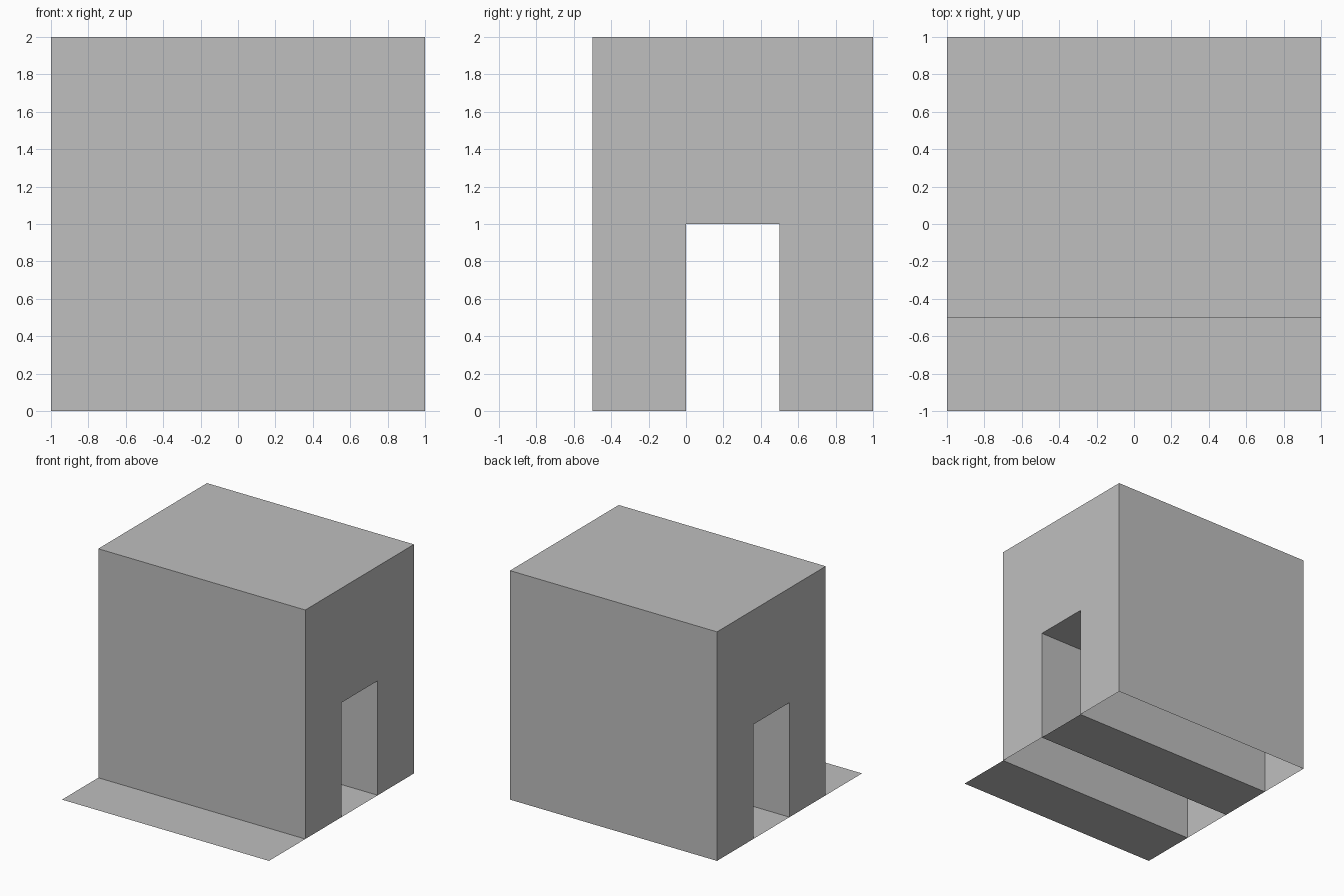
import bpy
import bmesh

cube = bpy.data.objects.get("Cube")
if cube:
    bpy.data.objects.remove(cube, do_unlink=True)

GREY = 0.52
grey = bpy.data.materials.new("plain_grey")
grey.diffuse_color = (GREY, GREY, GREY, 1)
grey.use_nodes = True
shader = next(n for n in grey.node_tree.nodes if n.type == "BSDF_PRINCIPLED")
shader.inputs["Base Color"].default_value = (GREY, GREY, GREY, 1)

HALF = 1.0  # half the width along x


def sweep(name, path, end_walls=False):
    """Sweep a (y, z) path across the width, leaving open any span lying on the ground
    of a walled part."""
    bm = bmesh.new()
    left = [bm.verts.new((HALF, y, z)) for y, z in path]
    right = [bm.verts.new((-HALF, y, z)) for y, z in path]
    for i in range(len(path) - 1):
        on_ground = path[i][1] == 0 and path[i + 1][1] == 0
        if not (end_walls and on_ground):
            bm.faces.new((right[i], left[i], left[i + 1], right[i + 1]))
    if end_walls:
        bm.faces.new(right)
        bm.faces.new(left[::-1])
    mesh = bpy.data.meshes.new(name)
    bm.to_mesh(mesh)
    bm.free()
    mesh.materials.append(grey)
    obj = bpy.data.objects.new(name, mesh)
    bpy.context.scene.collection.objects.link(obj)
    return obj


# Thin outer walls, roof and the passage running through them, open underneath
sweep("building_shell",
      [(-0.5, 0), (-0.5, 2), (1, 2), (1, 0), (0.5, 0), (0.5, 1), (0, 1), (0, 0)],
      end_walls=True)

# Flat floor sheets: one in front of the building, one inside the passage
sweep("front_step", [(-1, 0), (-0.5, 0)])
sweep("passage_floor", [(0, 0), (0.5, 0)])
